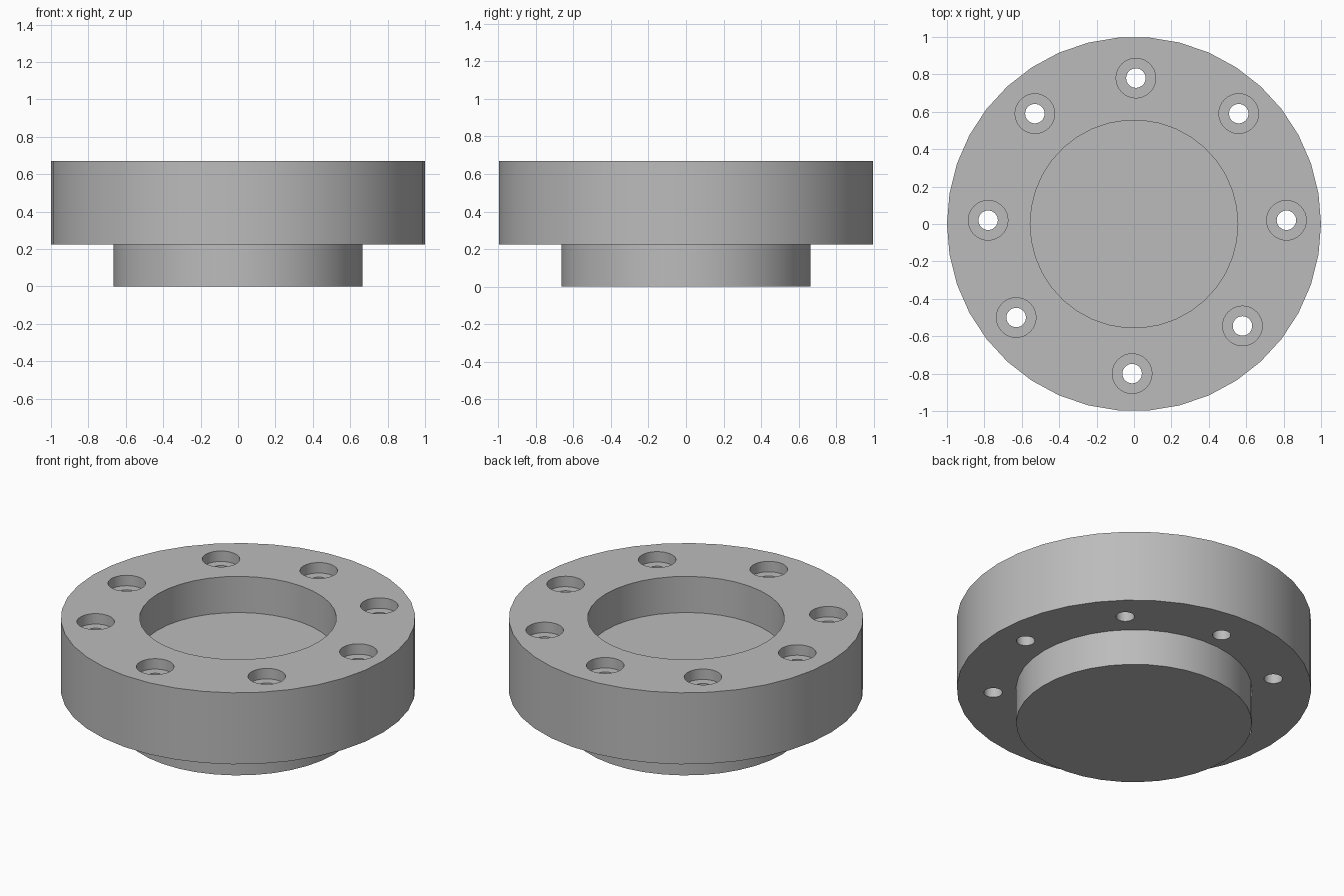
import bpy, bmesh, math

# Remove the default cube
cube = bpy.data.objects.get("Cube")
if cube:
    bpy.data.objects.remove(cube, do_unlink=True)

# Single flat colour
grey = bpy.data.materials.new("machined_grey")
grey.use_nodes = True
colour = (0.5, 0.5, 0.5, 1)
grey.diffuse_color = colour
grey.node_tree.nodes["Principled BSDF"].inputs["Base Color"].default_value = colour


def lathe(bm, profile, sides, cx=0, cy=0):
    """Revolve (radius, z) points about a vertical axis, capping both ends."""
    rings = []
    for r, z in profile:
        angles = [math.tau * i / sides for i in range(sides)]
        rings.append([bm.verts.new((cx + r * math.cos(a), cy + r * math.sin(a), z))
                      for a in angles])
    for low, high in zip(rings, rings[1:]):
        for i in range(sides):
            j = (i + 1) % sides
            bm.faces.new((low[i], low[j], high[j], high[i]))
    bm.faces.new(rings[0][::-1])
    bm.faces.new(rings[-1])


def make_object(name, bm):
    bmesh.ops.recalc_face_normals(bm, faces=bm.faces)
    mesh = bpy.data.meshes.new(name)
    bm.to_mesh(mesh)
    bm.free()
    mesh.materials.append(grey)
    obj = bpy.data.objects.new(name, mesh)
    bpy.context.collection.objects.link(obj)
    return obj


TOP, STEP, FLOOR, SEAT = 0.67, 0.225, 0.445, 0.605

# Flange with lower boss and blind central bore
bm = bmesh.new()
lathe(bm, [(0.665, 0), (0.665, STEP), (1, STEP), (1, TOP),
           (0.555, TOP), (0.555, FLOOR)], 38)
flange = make_object("flange", bm)

# Counterbored bolt holes, slightly irregular around the ring
holes = [(0.01, 0.78), (0.56, 0.59), (0.815, 0.02), (0.58, -0.545),
         (-0.01, -0.80), (-0.63, -0.50), (-0.78, 0.02), (-0.53, 0.59)]
bm = bmesh.new()
for x, y in holes:
    lathe(bm, [(0.052, 0.1), (0.052, SEAT), (0.106, SEAT), (0.106, 0.8)], 32, x, y)
cutter = make_object("bolt_hole_cutter", bm)
cutter.hide_render = True

cut = flange.modifiers.new("bolt_holes", "BOOLEAN")
cut.operation = "DIFFERENCE"
cut.solver = "EXACT"
cut.object = cutter

# Bake the cut, then smooth the round walls
bpy.ops.object.select_all(action="DESELECT")
bpy.context.view_layer.objects.active = flange
flange.select_set(True)
bpy.ops.object.modifier_apply(modifier=cut.name)
bpy.data.objects.remove(cutter, do_unlink=True)
bpy.ops.object.shade_smooth_by_angle(angle=math.radians(30))
